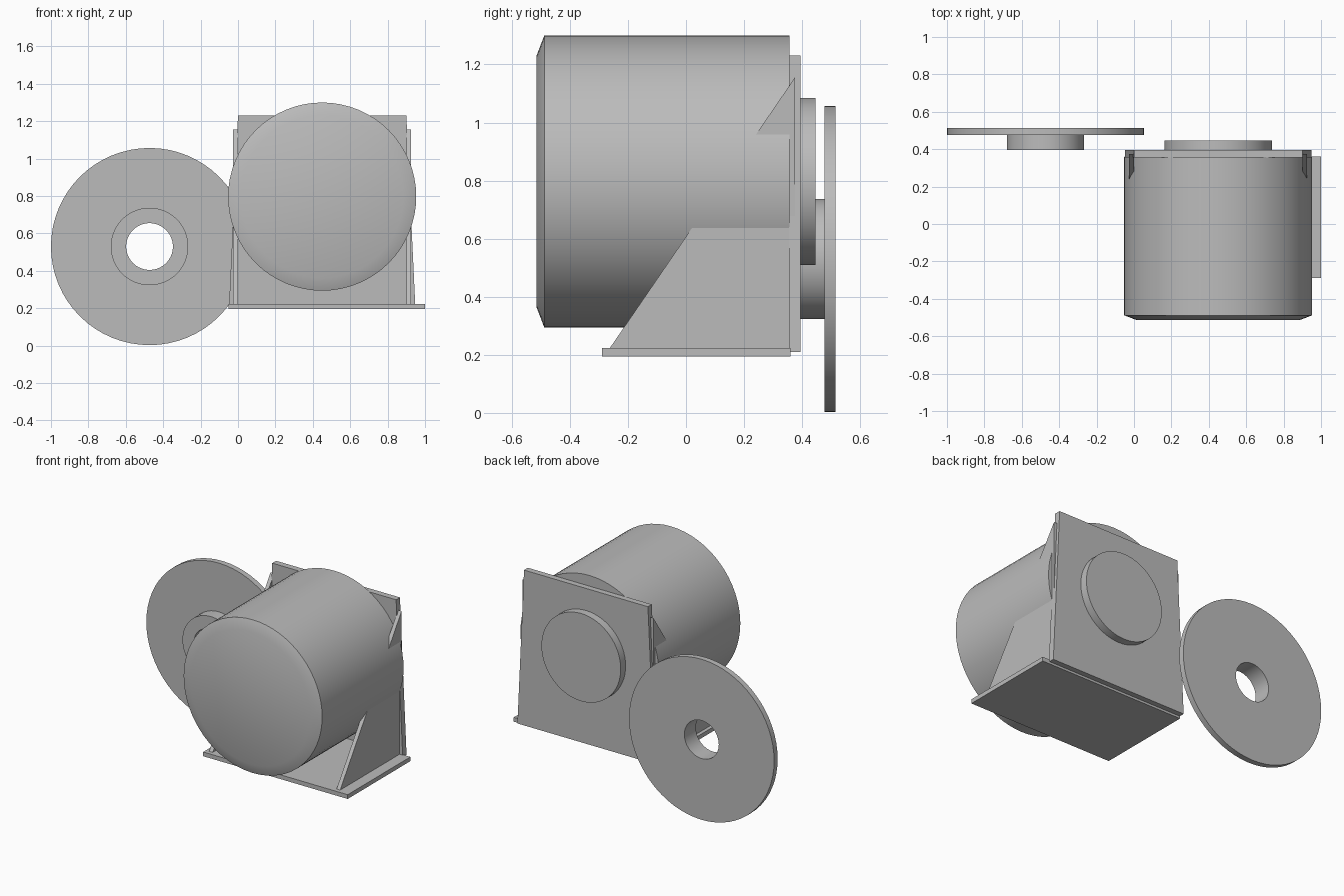
import bpy, bmesh, math

if "Cube" in bpy.data.objects:
    bpy.data.objects.remove(bpy.data.objects["Cube"])

steel = bpy.data.materials.new("plain_grey")
steel.use_nodes = True
GREY = (0.5, 0.5, 0.5, 1)
steel.diffuse_color = GREY
steel.node_tree.nodes["Principled BSDF"].inputs["Base Color"].default_value = GREY

MID_X, AXIS_Z = 0.45, 0.797      # drum axis


def finish(name, bm, smooth=False):
    bmesh.ops.recalc_face_normals(bm, faces=bm.faces)
    mesh = bpy.data.meshes.new(name)
    bm.to_mesh(mesh)
    bm.free()
    mesh.materials.append(steel)
    obj = bpy.data.objects.new(name, mesh)
    bpy.context.collection.objects.link(obj)
    if smooth:
        bpy.ops.object.select_all(action='DESELECT')
        obj.select_set(True)
        bpy.context.view_layer.objects.active = obj
        bpy.ops.object.shade_smooth_by_angle(angle=math.radians(30))
    return obj


def lathe(name, x, z, profile, ring=False, sides=64):
    """Turn (radius, y) points about an axis along y; a ring closes on itself."""
    bm = bmesh.new()
    loops = []
    for r, y in profile:
        loops.append([bm.verts.new((x + r * math.sin(a), y, z + r * math.cos(a)))
                      for a in (math.tau * i / sides for i in range(sides))])
    pairs = list(zip(loops, loops[1:]))
    if ring:
        pairs.append((loops[-1], loops[0]))
    else:
        bm.faces.new(loops[0])
        bm.faces.new(loops[-1])
    for a, b in pairs:
        for i in range(sides):
            j = (i + 1) % sides
            bm.faces.new((a[i], a[j], b[j], b[i]))
    return finish(name, bm, True)


def prism(name, outline, offset):
    """Extrude a flat outline by an offset vector."""
    bm = bmesh.new()
    face = bm.faces.new([bm.verts.new(p) for p in outline])
    out = bmesh.ops.extrude_face_region(bm, geom=[face], use_keep_orig=True)
    verts = [v for v in out["geom"] if isinstance(v, bmesh.types.BMVert)]
    bmesh.ops.translate(bm, verts=verts, vec=offset)
    return finish(name, bm)


# Drum with chamfered front, and the round boss behind the back plate
lathe("drum", MID_X, AXIS_Z, [(0.435, -0.514), (0.503, -0.488), (0.503, 0.357)])
lathe("rear_boss", MID_X, AXIS_Z, [(0.288, 0.39), (0.288, 0.446)])

# Separate flanged disc with a through hole
lathe("flanged_disc", -0.473, 0.53,
      [(0.125, 0.395), (0.207, 0.395), (0.207, 0.477),
       (0.527, 0.477), (0.527, 0.514), (0.125, 0.514)], ring=True)

# Base plate
prism("base_plate", [(-0.05, -0.29, 0.195), (1.0, -0.29, 0.195),
                     (1.0, 0.36, 0.195), (-0.05, 0.36, 0.195)], (0, 0, 0.028))

# Back plate, slightly narrower at the top
prism("back_plate", [(MID_X + s * w, 0.355, z) for s, w, z in
                     ((-1, 0.498, 0.21), (1, 0.498, 0.21), (1, 0.45, 1.23), (-1, 0.45, 1.23))],
      (0, 0.04, 0))

# Triangular side gussets
for side, s in (("left", 1), ("right", -1)):
    x = MID_X + s * 0.45
    prism(side + "_gusset", [(x, -0.268, 0.215), (x, 0.375, 0.215), (x, 0.375, 1.155)],
          (s * 0.026, 0, 0))
